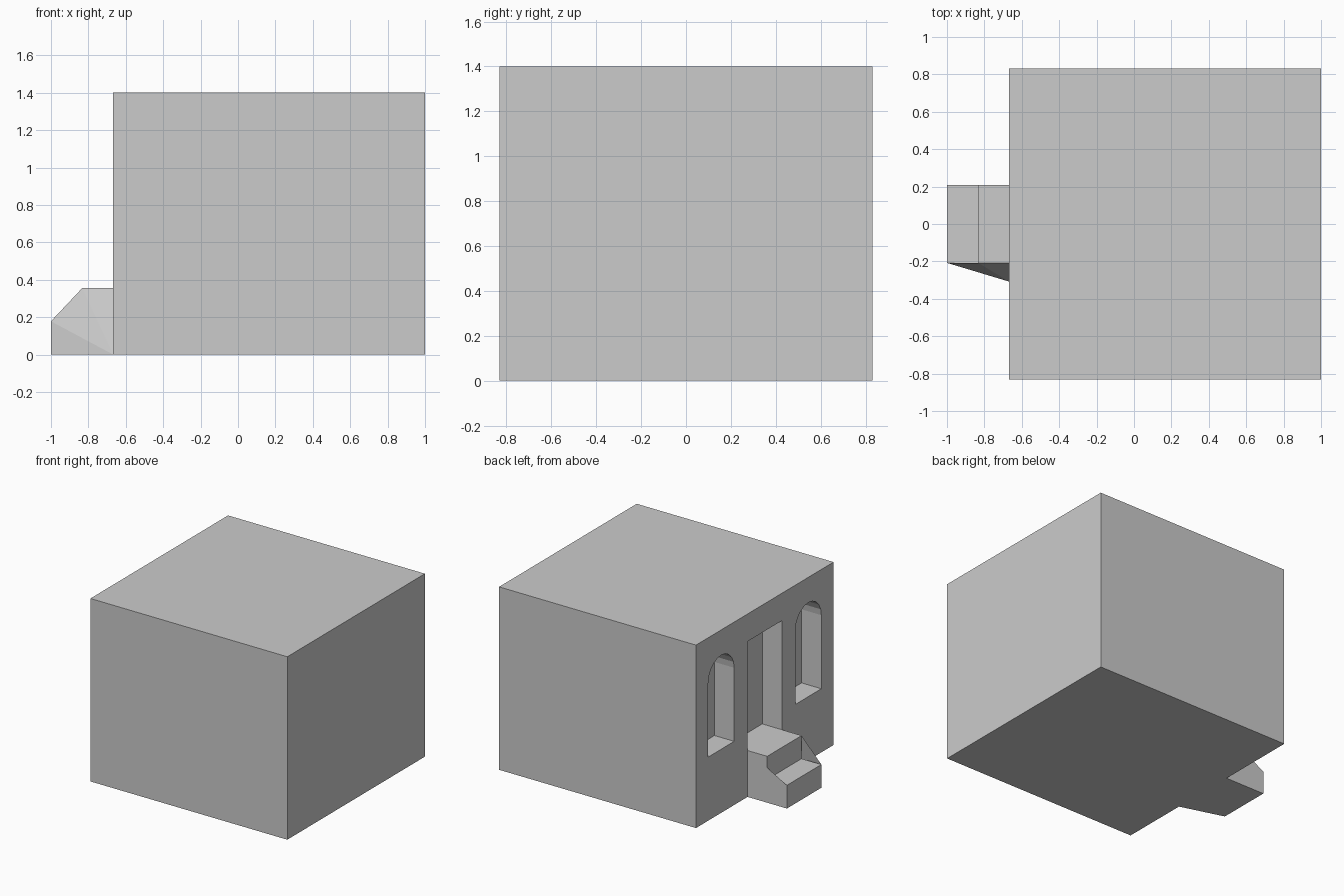
import bpy, bmesh, math

if "Cube" in bpy.data.objects:
    bpy.data.objects.remove(bpy.data.objects["Cube"])

WALL_X, BACK_X = -0.667, -0.5      # entrance wall and depth of its recesses
HALF_Y, TOP = 0.832, 1.4
SW, H1, H2, MID = 0.208, 0.178, 0.355, -0.833   # stair half width, heights, riser


def make_object(name, bm):
    bmesh.ops.remove_doubles(bm, verts=bm.verts, dist=1e-5)
    bmesh.ops.recalc_face_normals(bm, faces=bm.faces)
    mesh = bpy.data.meshes.new(name)
    bm.to_mesh(mesh)
    bm.free()
    obj = bpy.data.objects.new(name, mesh)
    bpy.context.collection.objects.link(obj)
    return obj


def prism_x(name, profile, x0, x1):
    """Extrude a (y, z) profile along x."""
    bm = bmesh.new()
    face = bm.faces.new([bm.verts.new((x0, y, z)) for y, z in profile])
    res = bmesh.ops.extrude_face_region(bm, geom=[face])
    verts = [v for v in res["geom"] if isinstance(v, bmesh.types.BMVert)]
    bmesh.ops.translate(bm, verts=verts, vec=(x1 - x0, 0, 0))
    if face.is_valid and not any(f is not face and set(f.verts) == set(face.verts) for f in bm.faces):
        pass
    elif not face.is_valid:
        bmesh.ops.holes_fill(bm, edges=bm.edges)
    return make_object(name, bm)


def rect(w, z0, z1):
    return [(-w, z0), (w, z0), (w, z1), (-w, z1)]


def arch(yc, r, z0, spring, steps=10):
    curve = [(yc + r * math.cos(math.pi * i / steps),
              spring + r * math.sin(math.pi * i / steps)) for i in range(steps + 1)]
    return [(yc - r, z0), (yc + r, z0)] + curve


# House block
house = prism_x("house_block", rect(HALF_Y, 0, TOP), WALL_X, 1.0)

# Door and two arched window recesses
cutters = [prism_x("door_cutter", rect(SW, H2, 1.19), WALL_X - 0.1, BACK_X)]
for side in (-1, 1):
    cutters.append(prism_x("window_cutter", arch(side * 0.527, 0.157, 0.487, 1.05),
                           WALL_X - 0.1, BACK_X))
bpy.context.view_layer.objects.active = house
for cutter in cutters:
    cutter.hide_render = True
    mod = house.modifiers.new("recess", "BOOLEAN")
    mod.operation, mod.solver, mod.object = "DIFFERENCE", "EXACT", cutter
    bpy.ops.object.modifier_apply(modifier=mod.name)
for cutter in cutters:
    bpy.data.objects.remove(cutter)

# Entrance steps with sloped cheeks, one cheek flaring out at the wall foot
bm = bmesh.new()


def face(*points):
    bm.faces.new([bm.verts.new(p) for p in points])


treads = [(-1, 0), (-1, H1), (MID, H1), (MID, H2), (WALL_X, H2)]
for (xa, za), (xb, zb) in zip(treads, treads[1:]):
    face((xa, SW, za), (xa, -SW, za), (xb, -SW, zb), (xb, SW, zb))
cheek = [(-1, 0), (-1, H1), (MID, 0.268), (MID, H2), (WALL_X, H2), (WALL_X, 0)]
face(*[(x, SW, z) for x, z in cheek])
foot = (WALL_X, -0.308, 0)
slope = [(-1, 0), (-1, H1), (MID, H2), (WALL_X, H2)]
for (xa, za), (xb, zb) in zip(slope, slope[1:]):
    face((xa, -SW, za), (xb, -SW, zb), foot)
face((-1, SW, 0), (WALL_X, SW, 0), foot, (-1, -SW, 0))
make_object("entrance_steps", bm)
